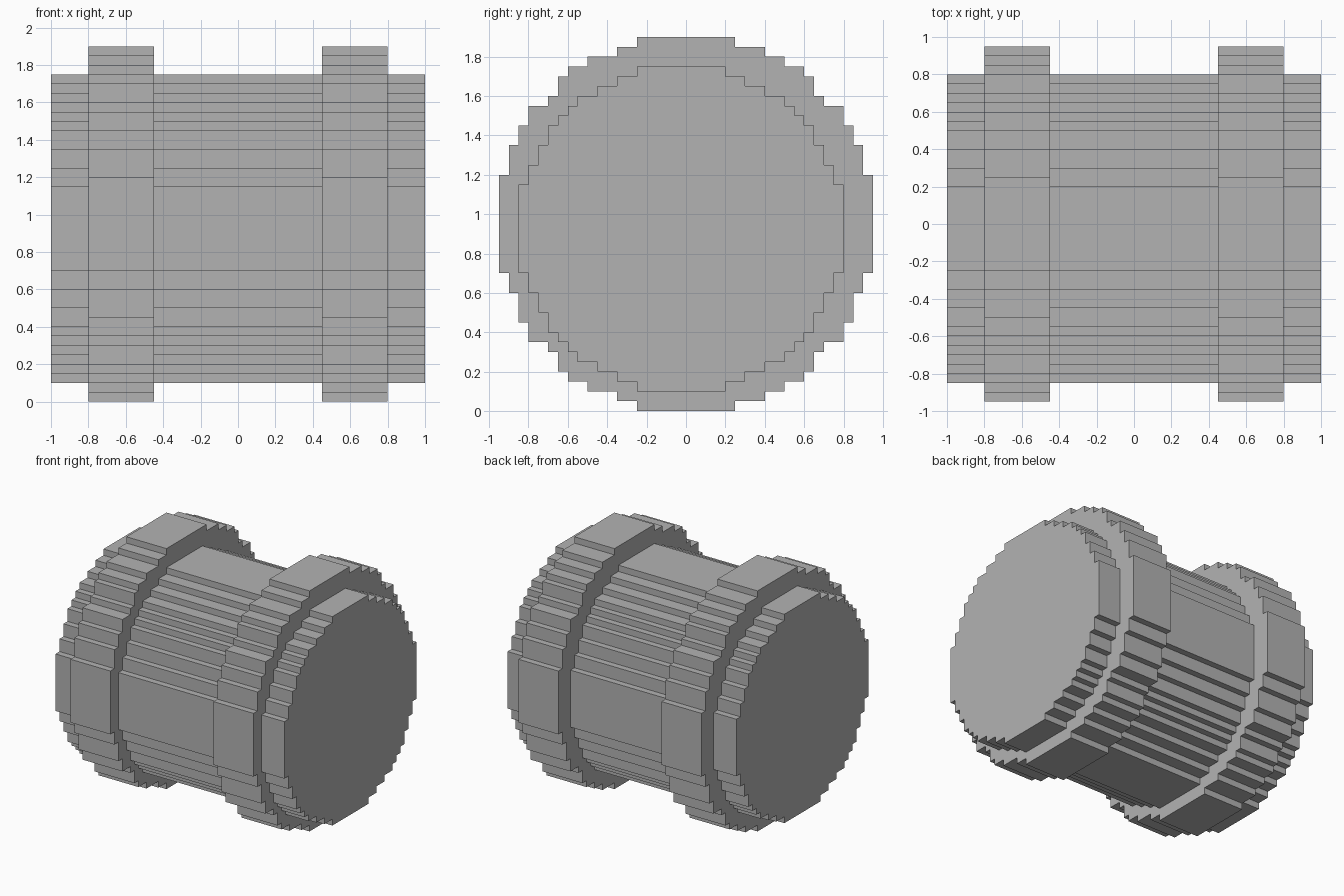
import bpy
import bmesh

cube = bpy.data.objects.get("Cube")
if cube:
    bpy.data.objects.remove(cube, do_unlink=True)

# Single grey material
grey = bpy.data.materials.new("plain grey")
grey.use_nodes = True
colour = (0.45, 0.45, 0.45, 1.0)
grey.diffuse_color = colour
grey.node_tree.nodes["Principled BSDF"].inputs["Base Color"].default_value = colour

# Outer corners of one quarter of each stepped circle, as (y, z) from its centre
BARREL_STEPS = [(.225, .825), (.325, .775), (.425, .725), (.525, .675), (.575, .625),
                (.625, .575), (.675, .525), (.725, .425), (.775, .325), (.825, .225)]
COLLAR_STEPS = [(.25, .95), (.4, .9), (.5, .85), (.6, .8), (.65, .75),
                (.7, .65), (.8, .6), (.85, .5), (.9, .4), (.95, .25)]


def stepped_outline(steps, centre_y, centre_z):
    """Mirror a quarter staircase into a closed clockwise outline."""
    quarter = []
    for i, (y, z) in enumerate(steps):
        quarter.append((y, z))
        if i + 1 < len(steps):
            quarter.append((y, steps[i + 1][1]))

    def signed(value, sign):
        # the wide step is one notch shorter on the negative side
        return -.35 if sign < 0 and value == .4 else sign * value

    outline = []
    for sy, sz in ((1, 1), (1, -1), (-1, -1), (-1, 1)):
        points = quarter if sy == sz else quarter[::-1]
        outline += [(centre_y + signed(y, sy), centre_z + signed(z, sz)) for y, z in points]
    return outline


def extrude_along_x(name, outline, x0, x1):
    bm = bmesh.new()
    face = bm.faces.new([bm.verts.new((x0, y, z)) for y, z in outline])
    result = bmesh.ops.extrude_face_region(bm, geom=[face], use_keep_orig=True)
    verts = [v for v in result["geom"] if isinstance(v, bmesh.types.BMVert)]
    bmesh.ops.translate(bm, verts=verts, vec=(x1 - x0, 0, 0))
    bmesh.ops.recalc_face_normals(bm, faces=bm.faces)
    mesh = bpy.data.meshes.new(name)
    bm.to_mesh(mesh)
    bm.free()
    mesh.materials.append(grey)
    obj = bpy.data.objects.new(name, mesh)
    bpy.context.collection.objects.link(obj)


# Long barrel, slightly towards the front, and the two raised collars
extrude_along_x("barrel", stepped_outline(BARREL_STEPS, -.025, .925), -1, 1)
collar = stepped_outline(COLLAR_STEPS, 0, .95)
extrude_along_x("left_collar", collar, .45, .8)
extrude_along_x("right_collar", collar, -.8, -.45)
